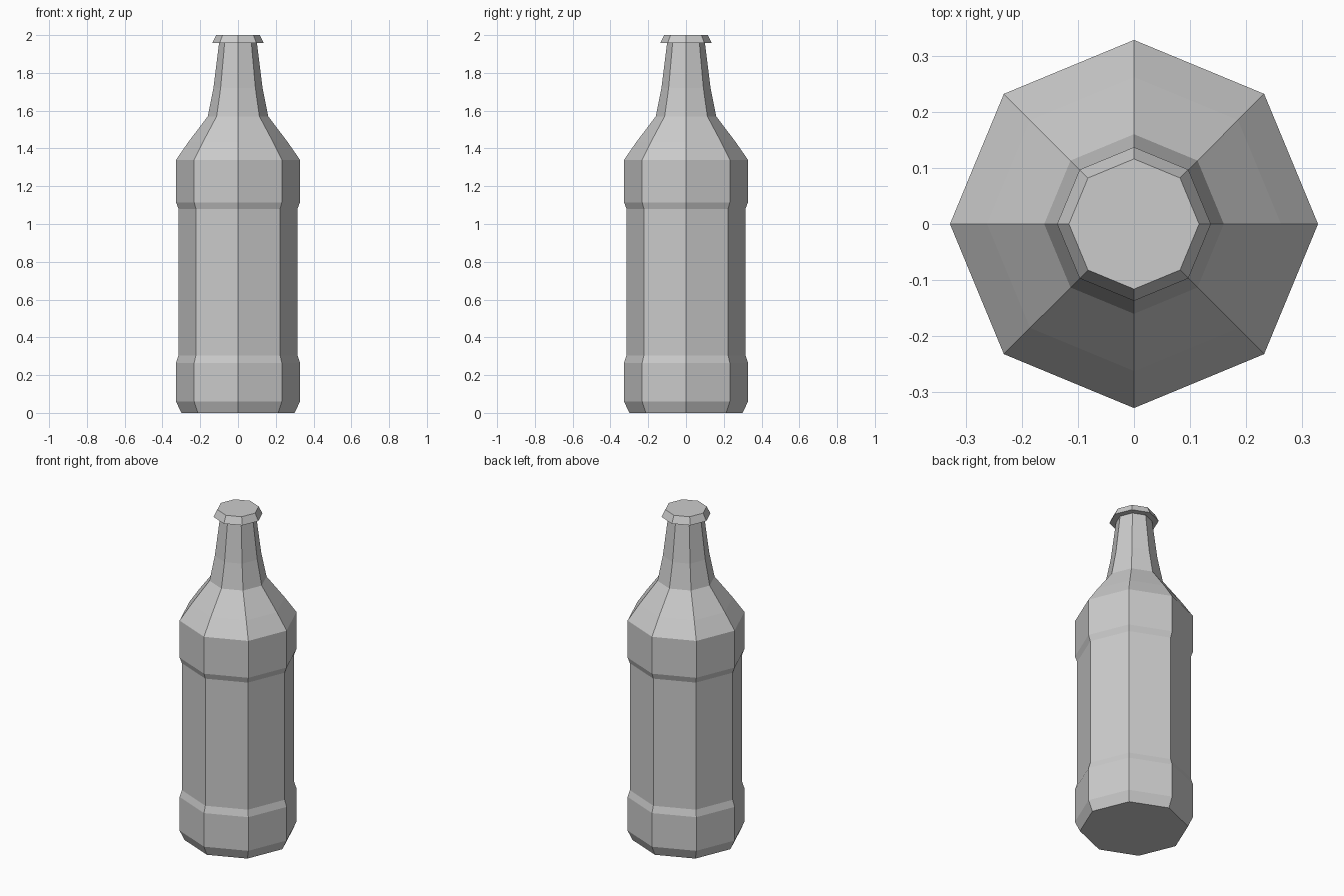
import bpy
import bmesh
from math import cos, sin, tau

cube = bpy.data.objects.get("Cube")
if cube:
    bpy.data.objects.remove(cube, do_unlink=True)

SIDES = 8

# One plain grey for the whole bottle
grey = bpy.data.materials.new("plain grey")
grey.use_nodes = True
colour = (0.6, 0.6, 0.6, 1)
grey.diffuse_color = colour
grey.node_tree.nodes["Principled BSDF"].inputs["Base Color"].default_value = colour


def lathe(name, profile):
    """Closed octagonal solid from (radius, height) pairs, bottom to top."""
    bm = bmesh.new()
    rings = [[bm.verts.new((r * cos(tau * i / SIDES), r * sin(tau * i / SIDES), z))
              for i in range(SIDES)] for r, z in profile]
    for low, high in zip(rings, rings[1:]):
        for i in range(SIDES):
            j = (i + 1) % SIDES
            bm.faces.new((low[i], low[j], high[j], high[i]))
    bm.faces.new(rings[0][::-1])
    bm.faces.new(rings[-1])
    mesh = bpy.data.meshes.new(name)
    bm.to_mesh(mesh)
    bm.free()
    mesh.materials.append(grey)
    obj = bpy.data.objects.new(name, mesh)
    bpy.context.collection.objects.link(obj)
    return obj


# Body with bevelled foot, recessed label area, shoulder and tapering neck
lathe("bottle_body", [
    (0.30, 0), (0.328, 0.06), (0.328, 0.265), (0.315, 0.305),
    (0.315, 1.08), (0.328, 1.115), (0.328, 1.34), (0.262, 1.435),
    (0.16, 1.57), (0.13, 1.72), (0.1, 1.96),
])

# Flared crown cap
lathe("bottle_cap", [(0.137, 1.957), (0.116, 2.0)])
